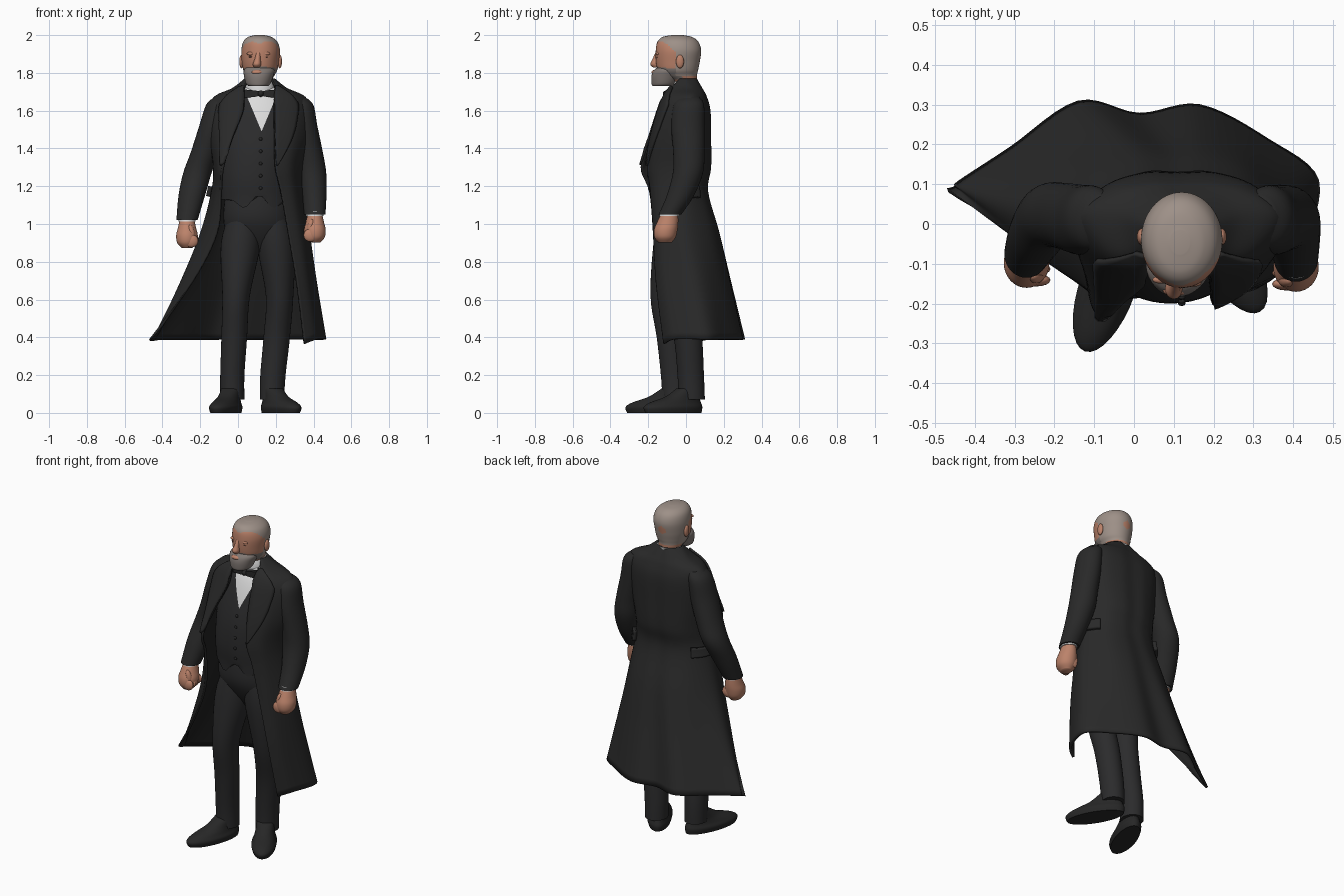
import bpy, bmesh, math
from mathutils import Matrix, Vector

cube = bpy.data.objects.get("Cube")
if cube:
    bpy.data.objects.remove(cube)
MID = .115  # body centre line
made = []


def material(name, *rgb):
    mat = bpy.data.materials.new(name)
    mat.use_nodes = True
    mat.diffuse_color = (*rgb, 1)
    mat.node_tree.nodes["Principled BSDF"].inputs["Base Color"].default_value = (*rgb, 1)
    return mat


coat_black = material("coat black", .022, .022, .022)
lining_black = material("lining black", .016, .016, .016)
charcoal = material("suit charcoal", .024, .024, .025)
leather = material("shoe leather", .02, .02, .02)
white = material("shirt white", .72, .72, .72)
skin = material("skin", .5, .225, .145)
hair_grey = material("hair grey", .34, .28, .245)
beard_grey = material("beard grey", .22, .19, .175)
eye_brown = material("eye brown", .16, .07, .05)


def spline(points, steps):
    """Smooth curve through tuples of any length."""
    pts = [points[0], *points, points[-1]]
    out = []
    for a, b, c, d in zip(pts, pts[1:], pts[2:], pts[3:]):
        for k in range(steps):
            t = k / steps
            out.append(tuple(q + t / 2 * (r - p + t * (2*p - 5*q + 4*r - s + t * (3*q - 3*r + s - p)))
                             for p, q, r, s in zip(a, b, c, d)))
    return out + [tuple(points[-1])]


def build(name, verts, faces, *mats, recalc=True):
    mesh = bpy.data.meshes.new(name)
    mesh.from_pydata(verts, [], faces)
    if recalc:
        bm = bmesh.new()
        bm.from_mesh(mesh)
        bmesh.ops.recalc_face_normals(bm, faces=bm.faces)
        bm.to_mesh(mesh)
        bm.free()
    obj = bpy.data.objects.new(name, mesh)
    bpy.context.collection.objects.link(obj)
    for mat in mats:
        mesh.materials.append(mat)
    made.append(obj)
    return obj


def grid_faces(rows, cols, wrap=False):
    last = cols if wrap else cols - 1
    return [(i*cols + j, i*cols + (j+1) % cols, (i+1)*cols + (j+1) % cols, (i+1)*cols + j)
            for i in range(rows - 1) for j in range(last)]


def loft(name, rings, *mats, segs=32, steps=5):
    """Closed body through elliptical rings of (x, y, z, rx, ry)."""
    rings = spline(rings, steps)
    verts = [(x + rx * math.sin(a), y - ry * math.cos(a), z) for x, y, z, rx, ry in rings
             for a in (math.tau * k / segs for k in range(segs))]
    caps = [tuple(range(segs)), tuple(range(len(verts) - segs, len(verts)))]
    return build(name, verts, grid_faces(len(rings), segs, True) + caps, *mats)


def blob(name, centre, size, mat, turn=0):
    bm = bmesh.new()
    bmesh.ops.create_uvsphere(bm, u_segments=16, v_segments=10, radius=1)
    bm.transform(Matrix.Translation(centre) @ Matrix.Rotation(turn, 4, 'Y') @ Matrix.Diagonal((*size, 1)))
    obj = build(name, [], [], mat)
    bm.to_mesh(obj.data)
    bm.free()
    return obj


def paint(obj, rule):
    for face in obj.data.polygons:
        face.material_index = rule(*face.center)


# Trousers and shoes
loft("trouser_seat", [(.1, -.05, 1.2, .16, .12), (.1, -.05, 1.05, .178, .13),
                      (.105, -.042, .95, .16, .105), (.11, -.03, .85, .05, .055)], charcoal)
loft("right_leg", [(.04, -.05, 1.1, .07, .09), (.015, -.06, .9, .105, .112), (-.01, -.1, .62, .073, .088),
                   (-.02, -.08, .4, .068, .075), (-.03, -.06, .2, .064, .073), (-.03, -.055, .07, .064, .07)], charcoal)
loft("left_leg", [(.18, -.05, 1.1, .07, .09), (.2, -.042, .9, .1, .112), (.22, -.03, .62, .073, .088),
                  (.205, .01, .4, .07, .075), (.185, .025, .2, .067, .07), (.18, .03, .07, .064, .07)], charcoal)
for side, place, turn in (("right", (-.03, -.055, 0), -.34), ("left", (.175, .022, 0), .53)):
    shoe = loft(side + "_shoe", [(0, -.103, 0, .064, .168), (0, -.105, .03, .071, .175), (0, -.09, .055, .061, .152),
                                 (0, -.05, .085, .053, .1), (0, -.015, .13, .052, .06)], leather)
    shoe.data.transform(Matrix.Translation(place) @ Matrix.Rotation(turn, 4, 'Z'))

# Waistcoat with the shirt showing in its open V
vest = loft("waistcoat", [(MID, 0, 1.73, .07, .05), (MID, -.01, 1.66, .17, .095), (MID, -.02, 1.55, .21, .13),
                          (.105, -.035, 1.4, .2, .155), (.092, -.05, 1.25, .186, .15),
                          (.095, -.05, 1.13, .183, .138)], charcoal, white, segs=48)
bm = bmesh.new()
bm.from_mesh(vest.data)
for slope in (-.42, .42):
    bmesh.ops.bisect_plane(bm, geom=bm.verts[:] + bm.edges[:] + bm.faces[:],
                           plane_co=(.125, 0, 1.49), plane_no=(1, 0, slope))
for v in bm.verts:  # pointed hem
    if v.co.z < 1.131 and v.co.y < -.08:
        v.co.z -= .045 * math.exp(-((abs(v.co.x - .11) - .08) / .04) ** 2) - .03 * math.exp(-((v.co.x - .11) / .03) ** 2)
bm.to_mesh(vest.data)
bm.free()
paint(vest, lambda x, y, z: int(y < -.02 and abs(x - .125) < .42 * (z - 1.49)))


def chest_y(z):
    return min(v.co.y for v in vest.data.vertices if abs(v.co.z - z) < .02)


for k in range(5):
    z = 1.45 - .065 * k
    blob("waistcoat_button", (.12, chest_y(z), z), (.009, .006, .009), leather)
loft("shirt_collar", [(MID, -.005, 1.68, .08, .07), (MID, -.005, 1.73, .075, .068), (MID, 0, 1.765, .068, .064)], white)

# Bow tie
bow = [(-.085, .022), (-.03, .017), (0, .01), (.03, .017), (.085, .022),
       (.085, -.022), (.03, -.017), (0, -.01), (-.03, -.017), (-.085, -.022)]
n = len(bow)
build("bow_tie", [(.12 + x, y + abs(x) * .2, 1.69 + z) for y in (-.115, -.085) for x, z in bow],
      [tuple(range(n)), tuple(range(n, 2*n))] + grid_faces(2, n, True), leather)
blob("bow_knot", (.12, -.105, 1.69), (.016, .018, .017), leather)

# Long open coat: rows of (z, right edge x y, left edge x y, side x x, side y, back y)
levels = [(1.77, .05, -.035, .18, -.035, .035, .195, 0, .055), (1.72, .03, -.08, .2, -.08, -.03, .26, .02, .085),
          (1.675, .03, -.115, .195, -.115, -.125, .355, .02, .108), (1.6, .025, -.145, .19, -.145, -.155, .385, 0, .127),
          (1.45, -.035, -.195, .195, -.185, -.15, .375, -.02, .13), (1.3, -.085, -.24, .2, -.205, -.13, .345, -.02, .13),
          (1.17, -.095, -.195, .23, -.19, -.14, .345, -.02, .115), (.95, -.115, -.165, .27, -.175, -.2, .38, 0, .175),
          (.7, -.24, -.08, .315, -.16, -.3, .415, .05, .235), (.39, -.47, .09, .355, -.12, -.44, .465, .11, .31)]


def coat_row(z, xr, yr, xl, yl, x0, x1, ys, yb):
    width, mid, flare = x1 - x0, (x0 + x1) / 2, max(0, 1 - z)

    def front(x, y, side):
        return (x + (side - x) * .6, y + (ys - y) * .25, z)
    corner = ys + (yb - ys) * (.72 - .2 * flare)
    row = [(xr, yr, z), front(xr, yr, x0), (x0, ys, z), (x0 + .14 * width, corner - .06 * flare, z),
           (mid - .17 * width, yb, z), (mid, yb - .05 * flare, z), (mid + .17 * width, yb - .015 * flare, z),
           (x1 - .14 * width, corner - .025 * flare, z), (x1, ys, z), front(xl, yl, x1), (xl, yl, z - .04 * flare)]
    return [c for point in spline(row, 6) for c in point]


rows = spline([coat_row(*level) for level in levels], 6)
points = [row[k:k + 3] for row in rows for k in range(0, len(row), 3)]
coat = build("long_coat", points, grid_faces(len(rows), len(rows[0]) // 3), coat_black, lining_black, recalc=False)
shell = coat.modifiers.new("cloth", 'SOLIDIFY')
shell.thickness = .014
shell.material_offset = 1


def patch(name, line_a, line_b, thick):
    """Strip between two lines, laid on the coat."""
    a, b = spline(line_a, 6), spline(line_b, 6)
    verts = [Vector(p).lerp(Vector(q), k / 6) for p, q in zip(a, b) for k in range(7)]
    obj = build(name, verts, grid_faces(len(a), 7), coat_black)
    wrap = obj.modifiers.new("lay on coat", 'SHRINKWRAP')
    wrap.target = coat
    wrap.wrap_mode = 'ABOVE_SURFACE'
    wrap.offset = thick / 2
    solid = obj.modifiers.new("cloth", 'SOLIDIFY')
    solid.thickness = thick
    solid.offset = 0


patch("right_lapel",
      [(.035, -.08, 1.73), (.03, -.12, 1.66), (.018, -.16, 1.56), (-.03, -.2, 1.44), (-.082, -.235, 1.31)],
      [(0, -.08, 1.735), (-.08, -.1, 1.67), (-.12, -.12, 1.62), (-.1, -.17, 1.46), (-.09, -.23, 1.31)], .012)
patch("left_lapel",
      [(.19, -.08, 1.73), (.195, -.12, 1.66), (.197, -.16, 1.56), (.2, -.19, 1.44), (.205, -.21, 1.31)],
      [(.225, -.08, 1.735), (.305, -.1, 1.67), (.335, -.12, 1.62), (.29, -.16, 1.46), (.21, -.205, 1.31)], .012)
flap = [(-.15, -.04, 1.2), (-.15, .03, 1.2), (-.1, .09, 1.2)]
for side, mirror in (("right", False), ("left", True)):
    top = [(.225 - x if mirror else x, y, z) for x, y, z in flap]
    patch(side + "_pocket_flap", top, [(x, y, z - .055) for x, y, z in top], .022)

# Sleeves, cuffs and fists
sleeves = {"right": [(-.08, .02, 1.672, .045, .05), (-.105, .015, 1.63, .064, .08), (-.13, .01, 1.52, .075, .088),
                     (-.175, .02, 1.38, .075, .083), (-.215, .02, 1.27, .075, .08),
                     (-.245, -.025, 1.15, .07, .072), (-.27, -.075, 1.02, .056, .06)],
           "left": [(.31, .02, 1.672, .045, .05), (.335, .015, 1.63, .064, .08), (.35, .01, 1.52, .07, .088),
                    (.377, .015, 1.38, .072, .083), (.392, .01, 1.27, .075, .08),
                    (.403, -.03, 1.15, .065, .072), (.407, -.085, 1.05, .056, .06)]}
for side, rings in sleeves.items():
    loft(side + "_sleeve", rings, coat_black)
    x, y, z = rings[-1][:3]
    inward = 1 if side == "right" else -1
    loft(side + "_cuff", [(x, y, z + .02, .046, .052), (x, y - .003, z - .007, .046, .052)], white)
    loft(side + "_hand", [(x, y, z + .01, .037, .043), (x, y - .012, z - .04, .048, .056), (x, y - .022, z - .08, .057, .062),
                          (x, y - .026, z - .12, .052, .056), (x, y - .026, z - .148, .028, .035)], skin)
    for k in range(4):
        blob(side + "_finger", (x + inward * .024, y - .066 + .028 * k, z - .11 + .004 * k), (.036, .016, .034), skin)
    blob(side + "_thumb", (x + inward * .024, y - .056, z - .065), (.018, .018, .042), skin, -.25 * inward)

# Head: skin, hair and whiskers by hairline
head = loft("head", [(MID, 0, 1.68, .055, .052), (MID, -.005, 1.75, .062, .062), (MID, -.036, 1.787, .078, .094),
                     (.118, -.043, 1.815, .09, .107), (.118, -.043, 1.86, .098, .116), (.12, -.04, 1.92, .102, .12),
                     (.118, -.043, 1.965, .09, .108), (.115, -.046, 1.99, .062, .078), (.115, -.046, 2, .025, .03)],
            skin, hair_grey, beard_grey, segs=64, steps=9)


def head_colour(x, y, z):
    if y > .04 and math.hypot(x - MID, z - 1.88) < .024:
        return 0
    peak = .05 * max(0, 1 - abs(x - MID) / .08)
    if z > 1.785 and y > -.055 - 1.1 * max(0, z - 1.91) - peak * (z > 1.93):
        return 1
    return 2 if y < -.02 and 1.765 < z < 1.825 - .12 * (y + .1) * (y < -.1) else 0


paint(head, head_colour)
loft("beard", [(.107, -.122, 1.73, .05, .055), (.107, -.116, 1.742, .064, .066), (.109, -.106, 1.782, .077, .077),
               (.112, -.1, 1.812, .081, .072), (.113, -.097, 1.832, .066, .05)], beard_grey)
blob("mouth", (.102, -.166, 1.803), (.03, .016, .013), skin)
loft("nose", [(.108, -.148, 1.91, .012, .012), (.104, -.157, 1.875, .015, .02), (.1, -.162, 1.846, .022, .027),
              (.1, -.158, 1.828, .014, .016)], skin, segs=16)
for side, x, y, ear_x in (("right", .07, -.142, .019), ("left", .146, -.15, .221)):
    blob(side + "_ear", (ear_x, -.032, 1.86), (.012, .021, .036), skin)
    blob(side + "_eye", (x, y, 1.885), (.014, .006, .004), eye_brown)
    blob(side + "_brow", (x, y + .002, 1.902), (.024, .01, .01), skin)

# Smooth shading with sharp folds kept
bpy.ops.object.select_all(action='DESELECT')
for obj in made:
    obj.select_set(True)
bpy.context.view_layer.objects.active = made[0]
bpy.ops.object.shade_smooth_by_angle(angle=.9)
